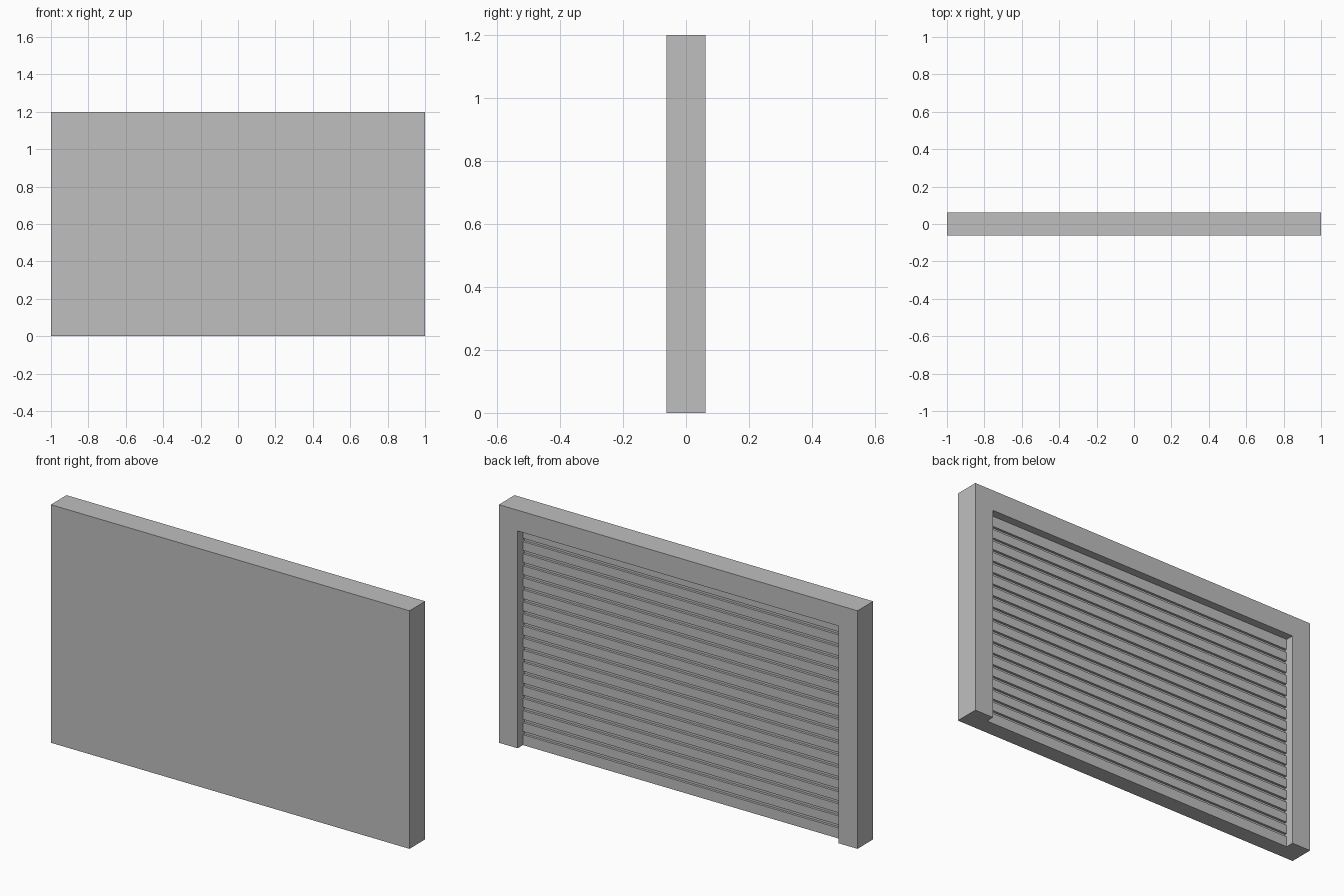
import bpy
import bmesh

if "Cube" in bpy.data.objects:
    bpy.data.objects.remove(bpy.data.objects["Cube"], do_unlink=True)

WIDTH, HEIGHT, HALF_DEPTH = 2.0, 1.2, 0.0625
OPEN_HALF, OPEN_TOP = 0.895, 1.095      # opening in the surround
DOOR_Y = HALF_DEPTH - 0.042             # outer face of the slats
GROOVE_Y = DOOR_Y - 0.012               # bottom of the grooves
SLATS, GROOVE = 18, 0.016

grey = bpy.data.materials.new("plain grey")
grey.use_nodes = True
colour = (0.52, 0.52, 0.52, 1)
grey.diffuse_color = colour
grey.node_tree.nodes["Principled BSDF"].inputs["Base Color"].default_value = colour


def prism(name, profile, place, direction):
    """Extrude a closed 2D profile; place maps profile points to 3D."""
    bm = bmesh.new()
    face = bm.faces.new([bm.verts.new(place(a, b)) for a, b in profile])
    result = bmesh.ops.extrude_face_region(bm, geom=[face])
    verts = [v for v in result["geom"] if isinstance(v, bmesh.types.BMVert)]
    bmesh.ops.translate(bm, verts=verts, vec=direction)
    bmesh.ops.recalc_face_normals(bm, faces=bm.faces)
    mesh = bpy.data.meshes.new(name)
    bm.to_mesh(mesh)
    bm.free()
    mesh.materials.append(grey)
    obj = bpy.data.objects.new(name, mesh)
    bpy.context.collection.objects.link(obj)
    return obj


# Surround: an upside-down U with two jambs and a lintel
w = WIDTH / 2
surround = [(-w, 0), (-w, HEIGHT), (w, HEIGHT), (w, 0),
            (OPEN_HALF, 0), (OPEN_HALF, OPEN_TOP),
            (-OPEN_HALF, OPEN_TOP), (-OPEN_HALF, 0)]
prism("surround", surround, lambda x, z: (x, -HALF_DEPTH, z),
      (0, 2 * HALF_DEPTH, 0))

# Slatted door: side profile with a square groove between slats
pitch = OPEN_TOP / SLATS
door = [(-HALF_DEPTH, 0), (DOOR_Y, 0)]
for i in range(1, SLATS):
    low, high = i * pitch - GROOVE / 2, i * pitch + GROOVE / 2
    door += [(DOOR_Y, low), (GROOVE_Y, low), (GROOVE_Y, high), (DOOR_Y, high)]
door += [(DOOR_Y, OPEN_TOP), (-HALF_DEPTH, OPEN_TOP)]
prism("slatted_door", door, lambda y, z: (-OPEN_HALF, y, z),
      (2 * OPEN_HALF, 0, 0))
